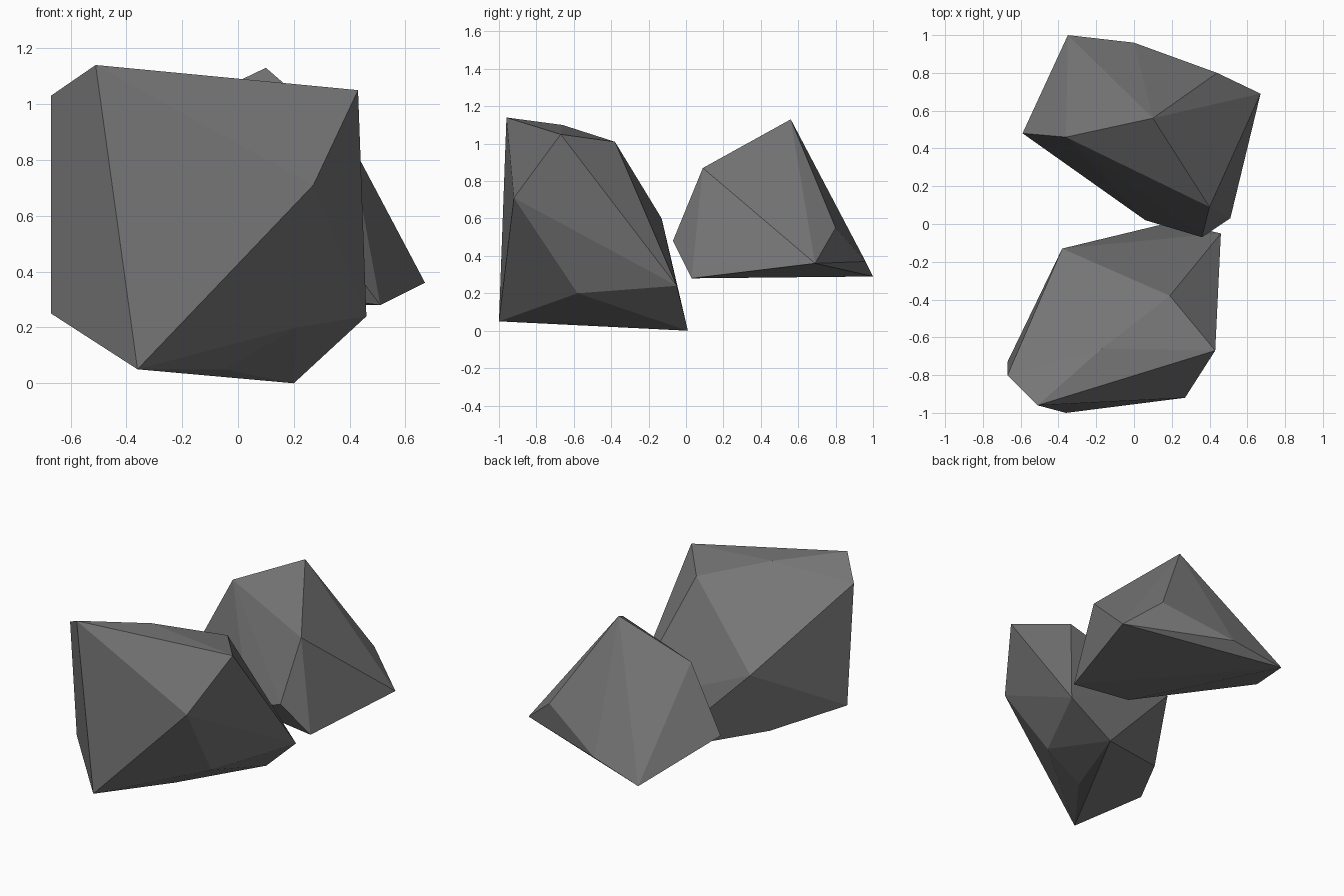
import bpy
import bmesh

# Remove the default cube only
default_cube = bpy.data.objects.get("Cube")
if default_cube:
    bpy.data.objects.remove(default_cube, do_unlink=True)


def make_material(name, colour):
    """Create a plain flat material with matching viewport and render colour."""
    material = bpy.data.materials.new(name)
    material.use_nodes = True
    material.diffuse_color = colour
    shader = material.node_tree.nodes["Principled BSDF"]
    shader.inputs["Base Color"].default_value = colour
    shader.inputs["Roughness"].default_value = 0.9
    return material


def make_rock(name, corners, material):
    """Wrap a faceted, flat-shaded stone tightly around its corner points."""
    bm = bmesh.new()
    for corner in corners:
        bm.verts.new(corner)
    hull = bmesh.ops.convex_hull(bm, input=bm.verts[:])
    # Drop any corner that ended up inside the stone
    loose = [v for v in bm.verts if not v.link_faces]
    bmesh.ops.delete(bm, geom=loose, context="VERTS")
    bmesh.ops.recalc_face_normals(bm, faces=bm.faces[:])
    for face in bm.faces:
        face.smooth = False
    mesh = bpy.data.meshes.new(name)
    bm.to_mesh(mesh)
    bm.free()
    mesh.materials.append(material)
    rock = bpy.data.objects.new(name, mesh)
    bpy.context.scene.collection.objects.link(rock)
    return rock


stone_grey = make_material("stone_grey", (0.18, 0.18, 0.18, 1))

# Front boulder: top ridge, sides, then underside
front_corners = [
    (-.51, -.96, 1.14), (.43, -.67, 1.05), (-.17, -.66, 1.1), (.19, -.38, 1.01),
    (-.67, -.8, 1.03), (.27, -.92, .71), (-.38, -.13, .6),
    (-.67, -.73, .25), (.46, -.05, .24), (-.41, -.29, .18),
    (.21, -.58, .2), (-.05, -.59, .05), (-.36, -1, .05), (.2, .01, 0),
]
make_rock("front_rock", front_corners, stone_grey)

# Rear boulder: peak and shoulders, sides, then underside
rear_corners = [
    (.1, .56, 1.13), (-.36, .46, .91), (.4, .09, .87),
    (.44, .8, .55), (.36, -.07, .48), (-.59, .48, .49),
    (.67, .69, .36), (0, .96, .37), (.06, .02, .34),
    (.51, .03, .28), (-.35, 1, .29),
]
make_rock("rear_rock", rear_corners, stone_grey)
